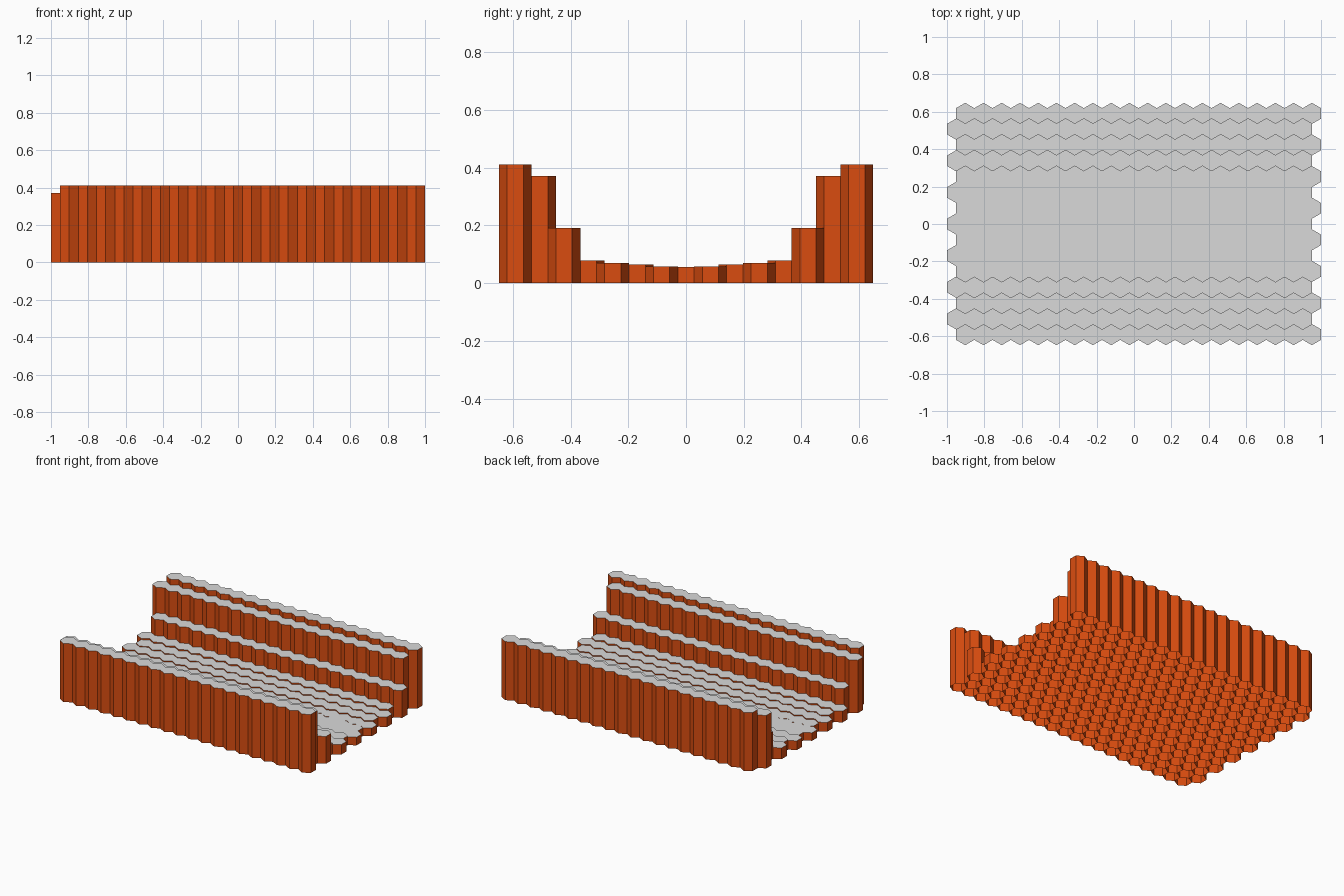
import bpy
import bmesh
from math import sqrt, sin, cos, pi

cube = bpy.data.objects.get("Cube")
if cube:
    bpy.data.objects.remove(cube, do_unlink=True)


def make_material(name, rgb):
    mat = bpy.data.materials.new(name)
    mat.use_nodes = True
    color = (*rgb, 1.0)
    mat.diffuse_color = color
    bsdf = next(n for n in mat.node_tree.nodes if n.type == "BSDF_PRINCIPLED")
    bsdf.inputs["Base Color"].default_value = color
    return mat


orange = make_material("orange walls", (0.70, 0.073, 0.005))
grey = make_material("light grey tops", (0.70, 0.70, 0.70))

COLUMNS = 20
WIDTH = 2 / (COLUMNS + 0.5)      # flat-to-flat width of one cell
RADIUS = WIDTH / sqrt(3)
PITCH = 1.5 * RADIUS             # spacing between staggered rows

# Heights from the outer wall in to the middle of the channel
half = [0.411, 0.372, 0.192, 0.079, 0.070, 0.064, 0.057]
heights = half + [0.056] + half[::-1]


def hex_cell(bm, x, y, height):
    """One hexagonal tube, capped on top and open underneath."""
    ring = [(x + RADIUS * sin(k * pi / 3), y - RADIUS * cos(k * pi / 3))
            for k in range(6)]
    low = [bm.verts.new((px, py, 0)) for px, py in ring]
    high = [bm.verts.new((px, py, height)) for px, py in ring]
    for k in range(6):
        n = (k + 1) % 6
        bm.faces.new((low[k], low[n], high[n], high[k]))
    bm.faces.new(high).material_index = 1


def hex_row(name, y, height, shift):
    """A straight row of cells along x, shifted by a quarter cell."""
    bm = bmesh.new()
    for c in range(COLUMNS):
        hex_cell(bm, (c - (COLUMNS - 1) / 2) * WIDTH + shift, y, height)
    mesh = bpy.data.meshes.new(name)
    bm.to_mesh(mesh)
    bm.free()
    mesh.materials.append(orange)
    mesh.materials.append(grey)
    obj = bpy.data.objects.new(name, mesh)
    bpy.context.collection.objects.link(obj)


# Rows from front to back, alternately staggered right and left
middle = len(heights) // 2
for r, height in enumerate(heights):
    side = "front" if r < middle else "back" if r > middle else "middle"
    kind = "wall" if height > 0.1 else "floor"
    shift = WIDTH / 4 if r % 2 == 0 else -WIDTH / 4
    hex_row(f"{side}_{kind}_row_{r + 1}", (r - middle) * PITCH, height, shift)
